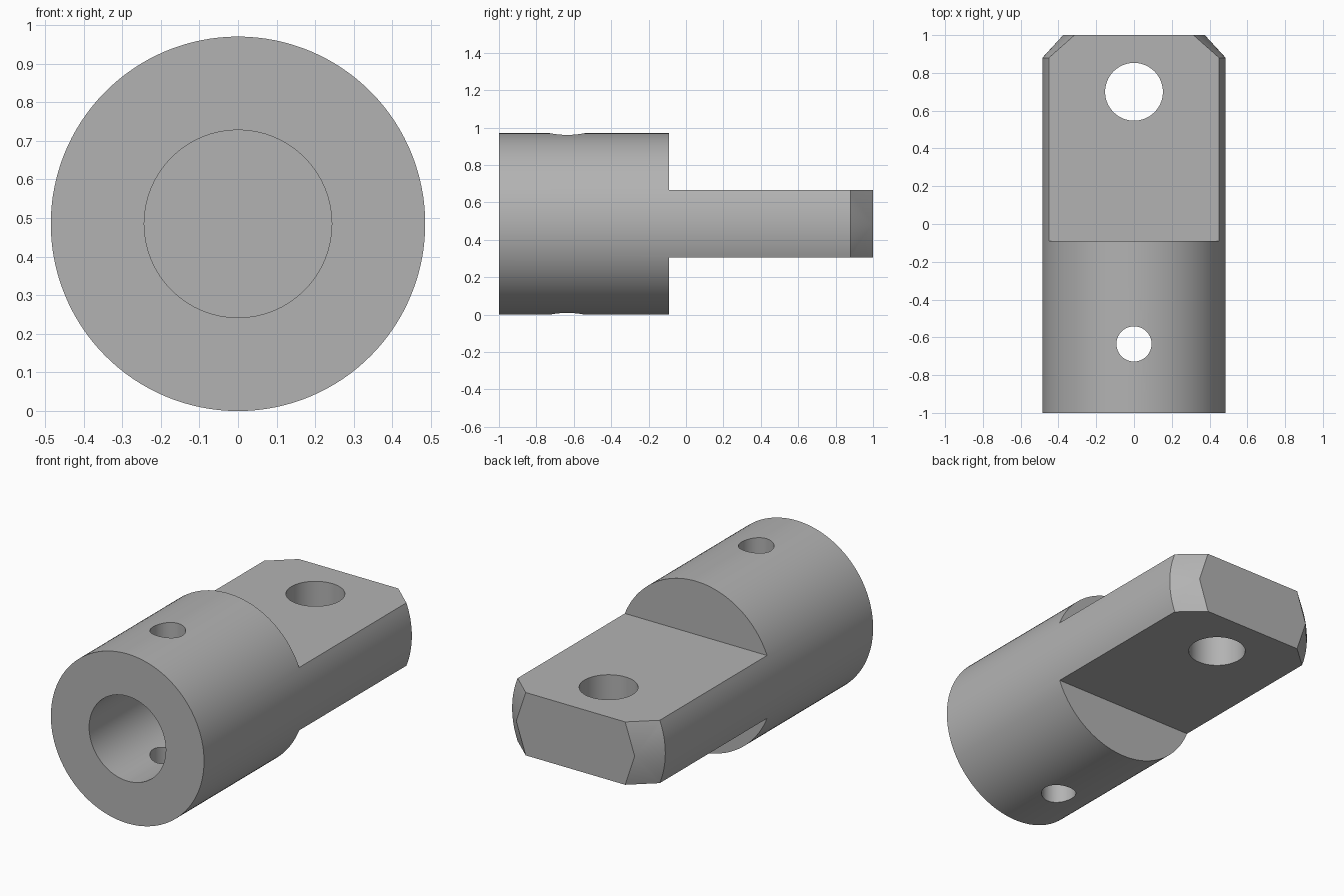
import bpy, bmesh
from math import pi, asin, cos, sin
from mathutils import Matrix

cube = bpy.data.objects.get("Cube")
if cube:
    bpy.data.objects.remove(cube)

R = 0.485            # shank radius and axis height
HALF = 0.18          # half thickness of the tongue
FRONT, STEP, SHOULDER, END = -1.0, -0.09, 0.88, 1.0
TIP_X, TIP_MID_X = 0.315, 0.375
A = asin(HALF / R)

steel = bpy.data.materials.new("plain_grey")
steel.use_nodes = True
grey = (0.45, 0.45, 0.45, 1)
steel.diffuse_color = grey
steel.node_tree.nodes["Principled BSDF"].inputs["Base Color"].default_value = grey


def finish(bm, name):
    bmesh.ops.recalc_face_normals(bm, faces=bm.faces)
    mesh = bpy.data.meshes.new(name)
    bm.to_mesh(mesh)
    bm.free()
    mesh.materials.append(steel)
    obj = bpy.data.objects.new(name, mesh)
    bpy.context.collection.objects.link(obj)
    return obj


def arc(start, stop, steps):
    return [start + (stop - start) * i / steps for i in range(steps + 1)]


bm = bmesh.new()


def ring(angles, y):
    return [bm.verts.new((R * cos(t), y, R + R * sin(t))) for t in angles]


def strip(a, b):
    for i in range(len(a) - 1):
        bm.faces.new((a[i], a[i + 1], b[i + 1], b[i]))


# Round shank with a flat tongue, each half built from a side arc and a cap arc
rim, tips, flats = [], [], []
for turn in (0, pi):
    side = arc(turn - A, turn + A, 16)
    cap = arc(turn + A, turn + pi - A, 48)
    s = 1 if turn == 0 else -1

    # side wall runs on to the shoulder of the tongue
    near, step, far = ring(side, FRONT), ring(side, STEP), ring(side, SHOULDER)
    strip(near, step)
    strip(step, far)

    # faceted corner, fanned to a point in the middle of the end
    tip = [bm.verts.new((s * x, END, R + s * z)) for x, z in
           ((TIP_X, -HALF), (TIP_MID_X, 0), (TIP_X, HALF))]
    for i in range(len(far) - 1):
        bm.faces.new((far[i], far[i + 1], tip[1]))
    bm.faces.new((far[0], tip[1], tip[0]))
    bm.faces.new((far[-1], tip[2], tip[1]))
    tips += tip

    # shank wall and half-moon step
    near_cap, step_cap = ring(cap, FRONT), ring(cap, STEP)
    strip(near_cap, step_cap)
    bm.faces.new(step_cap)
    rim += near + near_cap
    flats.append((step_cap, far, tip))

bm.faces.new(rim)
bm.faces.new(tips)
for (cap, far, tip), (_, far2, tip2) in (flats, flats[::-1]):
    bm.faces.new((cap[0], far[-1], tip[2], tip2[0], far2[0], cap[-1]))
bmesh.ops.remove_doubles(bm, verts=bm.verts, dist=0.0001)
# merge the coplanar wall pieces at the step
bmesh.ops.dissolve_limit(bm, angle_limit=0.002, verts=bm.verts, edges=bm.edges)
body = finish(bm, "clevis_rod_end")


def drill(name, radius, depth, matrix):
    bm = bmesh.new()
    bmesh.ops.create_cone(bm, cap_ends=True, segments=64, radius1=radius,
                          radius2=radius, depth=depth, matrix=matrix)
    cutter = finish(bm, name)
    cutter.hide_render = True
    mod = body.modifiers.new(name, 'BOOLEAN')
    mod.operation, mod.solver, mod.object = 'DIFFERENCE', 'EXACT', cutter
    bpy.context.view_layer.objects.active = body
    bpy.ops.object.modifier_apply(modifier=name)
    bpy.data.objects.remove(cutter)


# Blind bore in the front, cross hole through the shank, pin hole in the tongue
drill("bore", 0.243, 1.46,
      Matrix.Translation((0, FRONT, R)) @ Matrix.Rotation(pi / 2, 4, 'X'))
drill("cross_hole", 0.093, 2, Matrix.Translation((0, -0.635, R)))
drill("pin_hole", 0.153, 2, Matrix.Translation((0, 0.7, R)))

bpy.ops.object.select_all(action='DESELECT')
body.select_set(True)
bpy.context.view_layer.objects.active = body
bpy.ops.object.shade_smooth_by_angle(angle=pi / 6)
